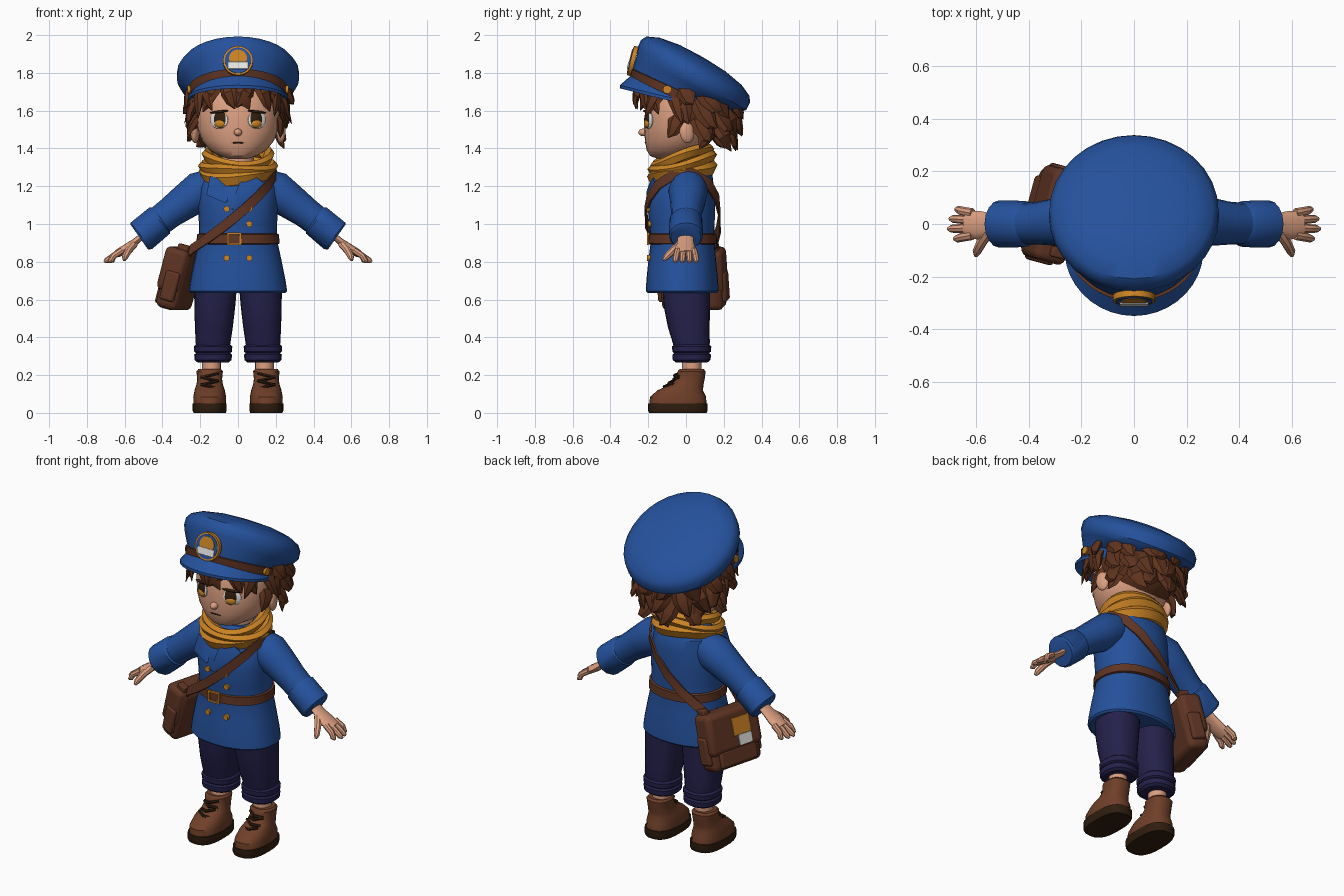
import bpy, bmesh, random
from math import sin, cos, pi, radians, copysign
from mathutils import Vector, Matrix, Euler

random.seed(4)
cube = bpy.data.objects.get("Cube")
if cube:
    bpy.data.objects.remove(cube)


def material(name, r, g, b):
    m = bpy.data.materials.new(name)
    m.use_nodes = True
    m.diffuse_color = (r, g, b, 1)
    m.node_tree.nodes["Principled BSDF"].inputs["Base Color"].default_value = (r, g, b, 1)
    return m


BLUE = material("coat blue", .018, .082, .33)
NAVY = material("trouser navy", .018, .015, .07)
BOOT = material("boot brown", .16, .05, .022)
LEATHER = material("strap leather", .115, .035, .017)
HAIR = material("hair brown", .115, .033, .013)
DARK = material("dark brown", .03, .013, .005)
SKIN = material("skin", .72, .35, .22)
GOLD = material("mustard", .6, .23, .018)
WHITE = material("white", .8, .8, .78)


def finish(name, bm, mat, mirror=False, bevel=0):
    bmesh.ops.recalc_face_normals(bm, faces=bm.faces)
    me = bpy.data.meshes.new(name)
    bm.to_mesh(me)
    bm.free()
    me.materials.append(mat)
    for p in me.polygons:
        p.use_smooth = True
    me.set_sharp_from_angle(angle=radians(35))
    ob = bpy.data.objects.new(name, me)
    bpy.context.collection.objects.link(ob)
    if bevel:
        mod = ob.modifiers.new("soft_edges", 'BEVEL')
        mod.width, mod.segments = bevel, 3
    if mirror:
        ob.modifiers.new("mirror", 'MIRROR')
    return ob


def build(name, mat, *lofts, mirror=False, loop=False):
    """Skin each list of rings into one mesh."""
    bm = bmesh.new()
    for rings in lofts:
        vs = [[bm.verts.new(p) for p in r] for r in rings]
        n = len(vs[0])
        for a, b in zip(vs, vs[1:] + vs[:1] if loop else vs[1:]):
            for i in range(n):
                bm.faces.new((a[i], a[(i + 1) % n], b[(i + 1) % n], b[i]))
        if not loop:
            bm.faces.new(vs[0])
            bm.faces.new(vs[-1])
    return finish(name, bm, mat, mirror)


def ring(x, y, z, rx, ry, tilt=0, n=28, p=1, a0=0, a1=360):
    """Horizontal ellipse from the front round; tilt lowers the back."""
    t, pts = radians(tilt), []
    for i in range(n):
        a = radians(a0 + (a1 - a0) * i / n)
        u = copysign(abs(sin(a)) ** p, sin(a)) * rx
        v = -copysign(abs(cos(a)) ** p, cos(a)) * ry
        pts.append(Vector((x + u, y + v * cos(t), z - v * sin(t))))
    return pts


def tube(pts, n=10, flat=1, out=None, phase=0):
    """Sweep an ellipse along (x, y, z, radius) points."""
    ps, rings = [Vector(p[:3]) for p in pts], []
    for i, p in enumerate(ps):
        t = (ps[min(i + 1, len(ps) - 1)] - ps[max(i - 1, 0)]).normalized()
        o = Vector(out) if out else Vector((p.x, p.y, 0)).normalized()
        side = t.cross(o).normalized()
        up = side.cross(t)
        rings.append([p + pts[i][3] * (side * cos(a) + up * sin(a) * flat)
                      for a in (phase + 2 * pi * k / n for k in range(n))])
    return rings


def blob(name, mat, loc, scale, rot=(0, 0, 0), kind="ball", mirror=False, bevel=0, base=Matrix()):
    m = base @ Matrix.LocRotScale(Vector(loc), Euler([radians(a) for a in rot]), Vector(scale))
    bm = bmesh.new()
    if kind == "ball":
        bmesh.ops.create_uvsphere(bm, u_segments=18, v_segments=12, radius=1, matrix=m)
    elif kind == "box":
        bmesh.ops.create_cube(bm, size=2, matrix=m)
    else:
        bmesh.ops.create_cone(bm, cap_ends=True, segments=20, radius1=1, radius2=1, depth=2, matrix=m)
    return finish(name, bm, mat, mirror, bevel)


# Boots, ankles and trousers
build("boot_sole", DARK, [ring(.15, -.043, z, rx, ry, p=.75) for z, rx, ry in
                          ((0, .085, .152), (.012, .09, .158), (.05, .09, .157))], mirror=True)
build("boot", BOOT, [ring(.15, y, z, rx, ry, p=.85) for y, z, rx, ry in
                     ((-.043, .045, .086, .152), (-.042, .085, .087, .148), (-.03, .12, .08, .12),
                      (.005, .15, .07, .088), (.025, .18, .066, .074), (.03, .22, .07, .074),
                      (.03, .232, .06, .064))], mirror=True)
build("boot_laces", DARK, *[tube([(.15 - s * .045, y + .02, z, .008), (.15, y - .005, z + .008, .009),
                                  (.15 + s * .045, y + .02, z + .02, .008)], 6, out=(0, 0, 1))
                            for y, z, s in ((-.11, .13, 1), (-.085, .15, -1), (-.06, .17, 1), (-.055, .19, -1))],
      mirror=True)
build("ankle", SKIN, [ring(.14, .03, z, .05, .052, n=16) for z in (.19, .3)], mirror=True)
build("trouser_leg", NAVY, [ring(x, y, z, rx, ry, p=.85, n=20) for x, y, z, rx, ry in
                            ((.132, .03, .3, .08, .085), (.132, .028, .37, .092, .098), (.128, .015, .45, .1, .11),
                             (.123, .005, .56, .108, .122), (.118, 0, .7, .115, .128))], mirror=True)
build("trouser_cuff", NAVY, *[[ring(.132, .03, z + dz, r + dr, r + .002 + dr, p=.85, n=20)
                               for dz, dr in ((0, -.015), (.012, 0), (.04, .002), (.052, -.012))]
                              for z, r in ((.268, .098), (.312, .1))], mirror=True)

# Coat, belt and buttons
build("coat", BLUE, [ring(0, y, z, rx, ry, p=.92, n=32) for y, z, rx, ry in
                     ((-.02, .635, .25, .182), (-.02, .645, .26, .192), (-.02, .7, .252, .19),
                      (-.02, .8, .232, .18), (-.018, .92, .206, .167), (-.022, 1.0, .207, .174),
                      (-.025, 1.1, .212, .178), (-.02, 1.19, .208, .168), (0, 1.26, .185, .14),
                      (0, 1.32, .11, .09))])
build("coat_lapel", BLUE, tube([(.1, -.165, 1.24, .05), (.055, -.196, 1.17, .065), (-.03, -.206, 1.08, .012)],
                               4, .2, out=(0, -1, 0)),
      tube([(-.1, -.165, 1.24, .05), (-.12, -.182, 1.17, .05), (-.06, -.204, 1.12, .012)], 4, .2, out=(0, -1, 0)))
build("belt", LEATHER, [ring(0, -.018, z, r, r - .037, p=.92, n=32) for z, r in
                        ((.892, .208), (.897, .22), (.945, .217), (.95, .205))])
for s in (-1, 1):
    blob("buckle_side", GOLD, (-.02 + s * .033, -.2, .921), (.005, .006, .032), kind="box")
    blob("buckle_bar", GOLD, (-.02, -.2, .921 + s * .028), (.035, .006, .005), kind="box")
for z, y in ((1.08, -.202), (1.0, -.195), (.82, -.2)):
    blob("coat_button", GOLD, (.06, y + .004, z), (.016, .016, .01), (90, 0, 0), "disc", mirror=True)

# Sleeves and hands
build("sleeve", BLUE, tube([(.12, .01, 1.215, .085), (.2, .012, 1.175, .105), (.27, .01, 1.125, .095),
                            (.36, .003, 1.06, .082), (.45, 0, .99, .078)], 16, out=(0, 0, 1)), mirror=True)
build("sleeve_cuff", BLUE, tube([(.405, 0, 1.025, .078), (.415, 0, 1.018, .088), (.512, 0, .937, .09),
                                 (.522, 0, .93, .08)], 16, out=(0, 0, 1)), mirror=True)
palm = tube([(.49, 0, .95, .04), (.545, -.003, .905, .044), (.59, -.005, .872, .055), (.64, 0, .842, .05)],
            12, .42, out=(.55, 0, .8))
fingers = [tube([(.615, y, .86, .018), (.66, y * 1.2, .83, .017), (tip - .012, y * 1.3, .806, .015),
                 (tip, y * 1.32, .798, .007)], 8, out=(.55, 0, .8))
           for y, tip in ((-.043, .685), (-.014, .708), (.015, .702), (.042, .68))]
thumb = tube([(.55, -.025, .895, .022), (.58, -.07, .86, .02), (.598, -.105, .825, .017),
              (.602, -.12, .808, .008)], 8, out=(.55, 0, .8))
build("hand", SKIN, palm, thumb, *fingers, mirror=True)

# Scarf wrapped in overlapping folds
build("neck", SKIN, [ring(0, 0, z, .085, .085, n=16) for z in (1.25, 1.42)])


def scarf_fold(z, rx, ry, tilt, w, h, ph):
    rings = []
    for i, c in enumerate(ring(0, -.02, z, rx, ry, tilt)):
        a = 2 * pi * i / 28
        c.z += .012 * sin(2 * a + ph)
        o = Vector((sin(a), -cos(a), 0))
        rings.append([c + o * w * cos(k * pi / 3) + Vector((0, 0, h * sin(k * pi / 3 + .4))) for k in range(6)])
    return rings


build("scarf", GOLD, scarf_fold(1.265, .165, .148, -12, .042, .045, 0),
      scarf_fold(1.305, .172, .15, -15, .04, .036, 2),
      scarf_fold(1.35, .158, .142, -18, .035, .036, 4), loop=True)

# Head and face
build("head", SKIN, [ring(0, y, z, rx, ry) for y, z, rx, ry in
                     ((-.1, 1.345, .05, .05), (-.08, 1.36, .1, .11), (-.06, 1.39, .15, .148),
                      (-.045, 1.44, .19, .172), (-.035, 1.5, .213, .187), (-.03, 1.58, .22, .188),
                      (-.02, 1.66, .215, .185), (0, 1.75, .17, .15))])
blob("nose", SKIN, (0, -.225, 1.485), (.022, .028, .02))
blob("mouth", DARK, (0, -.214, 1.43), (.035, .005, .004))
blob("ear", SKIN, (.228, .005, 1.485), (.022, .04, .058), (8, 0, 15), mirror=True)
blob("eye_white", WHITE, (.1, -.198, 1.55), (.052, .012, .046), (0, 0, 24), mirror=True)
blob("eye_iris", DARK, (.095, -.203, 1.553), (.038, .013, .046), (0, 0, 22), mirror=True)
blob("eye_glow", GOLD, (.097, -.207, 1.532), (.03, .013, .022), (0, 0, 22), mirror=True)
blob("eye_lash", DARK, (.1, -.206, 1.594), (.055, .01, .007), (0, 6, 22), mirror=True)

# Hair: a base volume with layers of pointed locks
blob("hair_base", HAIR, (0, .035, 1.62), (.232, .2, .205))


def lock(angle, cy, stages, sway):
    """One flattened lock; stages are (distance, height, width)."""
    pts = []
    for i, (d, z, w) in enumerate(stages):
        a = radians(angle + sway * i)
        pts.append((sin(a) * d, cy - cos(a) * d, z, w))
    o = Vector((sin(radians(angle)), -cos(radians(angle)), .2))
    return tube(pts, 6, .45, out=o)


locks = []
for r, z, drop, step, size in ((.19, 1.53, .135, 20, .05), (.21, 1.62, .15, 22, .055), (.22, 1.69, .13, 24, .055)):
    for a in range(80, 281, step):
        side = abs(a - 180) / 100
        e = random.uniform(-.015, .015)
        lift = .07 * side ** 3
        locks.append(lock(a + e * 300, .02, ((r, z + lift, size), (r + .045, z - drop * .5 + lift, size),
                                             (r + .06 + e, z - drop * .85 + lift, size * .6),
                                             (r + .07 + e, z - drop + lift + e, .003)),
                          random.choice((-5, 4, 6))))
for i, a in enumerate(range(-80, 81, 16)):
    f = (a / 80) ** 2
    e = random.uniform(-.015, .015)
    locks.append(lock(a, -.03, ((.2, 1.745 - f * .03, .04), (.235 + .01 * f, 1.695 - f * .03, .045),
                                (.24 + .02 * f, 1.65 - f * .05 + e, .03),
                                (.235 + .05 * f, 1.615 - f * .08 + e, .003)), (-6, 4, 5)[i % 3]))
build("hair_locks", HAIR, *locks)

# Cap with visor, band and badge
build("cap_crown", BLUE, [ring(0, y, z, rx, ry, t, 32) for y, z, rx, ry, t in
                          ((-.055, 1.655, .248, .25, 25), (-.05, 1.715, .254, .256, 25),
                           (.012, 1.742, .308, .312, 29), (.032, 1.77, .324, .332, 30),
                           (.05, 1.808, .322, .333, 30), (.064, 1.835, .3, .315, 30),
                           (.078, 1.861, .24, .25, 30), (.088, 1.878, .13, .14, 30), (.091, 1.882, .02, .02, 30))])
visor = []
for i in range(21):
    a = radians(-85 + 8.5 * i)
    w = max(cos(a), 0) ** .6
    p = Vector((sin(a) * .25, -.055 - cos(a) * .235, 1.665 + cos(a) * .11))
    tip = p + Vector((sin(a) * .05, -cos(a) * .06, -.045)) * w
    d = Vector((0, 0, .012))
    visor.append([p - d, tip - d, tip + d * .4, p + d])
build("cap_visor", BLUE, visor)
band = [(*p, .032) for p in ring(0, -.053, 1.69, .256, .258, 25, 24, a0=-98, a1=106)]
build("cap_band", LEATHER, tube(band, 4, .3, phase=pi / 4))
blob("cap_button", GOLD, (.256, -.1, 1.712), (.022, .022, .012), (0, 90, 0), "disc", mirror=True)
badge = Matrix.Translation((0, -.29, 1.865)) @ Matrix.Rotation(radians(76), 4, 'X')
blob("badge_rim", GOLD, (0, 0, -.008), (.08, .08, .012), kind="disc", base=badge)
blob("badge_field", BLUE, (0, 0, .003), (.07, .07, .004), kind="disc", base=badge)
blob("badge_sun", GOLD, (0, .012, .006), (.048, .046, .004), kind="disc", base=badge)
blob("badge_cloud", WHITE, (0, -.028, .009), (.055, .02, .004), kind="box", base=badge, bevel=.003)

# Shoulder strap and satchel
build("bag_strap", LEATHER, tube([(x, y, z, .036) for x, y, z in (
    (-.28, -.09, .83), (-.24, -.125, .87), (-.16, -.165, .925), (-.06, -.208, 1.0), (.03, -.212, 1.075),
    (.1, -.195, 1.14), (.16, -.15, 1.205), (.195, -.07, 1.26), (.2, .03, 1.27), (.16, .115, 1.22),
    (.09, .162, 1.14), (0, .178, 1.05), (-.09, .172, .97), (-.18, .15, .9), (-.25, .13, .84))],
    4, .2, phase=pi / 4))
bag = Matrix.LocRotScale(Vector((-.305, .035, .71)), Euler((0, radians(15), radians(-15))), None)
blob("bag_body", LEATHER, (0, 0, -.005), (.062, .17, .16), kind="box", base=bag, bevel=.035)
blob("bag_flap", LEATHER, (-.012, 0, .045), (.066, .18, .118), kind="box", base=bag, bevel=.03)
blob("bag_pocket", LEATHER, (-.055, 0, -.1), (.02, .13, .05), kind="box", base=bag, bevel=.015)
blob("bag_emblem_sun", GOLD, (-.078, -.04, .06), (.004, .06, .05), kind="box", base=bag, bevel=.003)
blob("bag_emblem_cloud", WHITE, (-.078, -.055, -.02), (.004, .045, .03), kind="box", base=bag, bevel=.003)
for s in (-1, 1):
    blob("bag_end_pocket", LEATHER, (0, s * .17, -.04), (.04, .02, .08), kind="box", base=bag, bevel=.014)
    blob("bag_strap_tab", LEATHER, (.01, s * .135, .15), (.03, .02, .04), kind="box", base=bag, bevel=.008)
